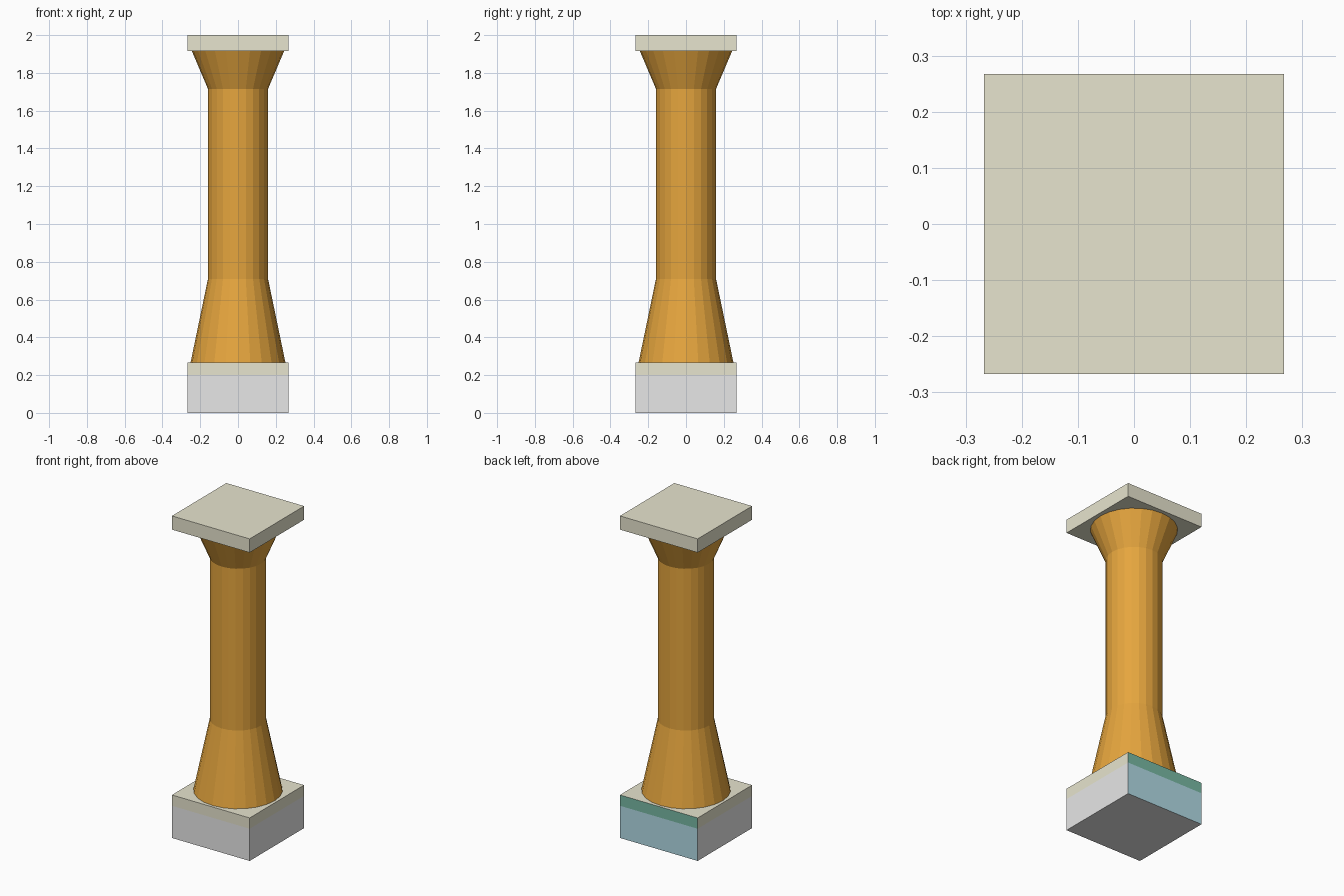
import bpy, bmesh, math

if "Cube" in bpy.data.objects:
    bpy.data.objects.remove(bpy.data.objects["Cube"])

def material(name, rgb):
    m = bpy.data.materials.new(name)
    m.diffuse_color = (*rgb, 1)
    m.use_nodes = True
    m.node_tree.nodes["Principled BSDF"].inputs["Base Color"].default_value = m.diffuse_color
    return m

GREY = material("stone_grey", (0.8, 0.8, 0.8))
BEIGE = material("pale_beige", (0.80, 0.78, 0.62))
ORANGE = material("ochre_orange", (0.79, 0.38, 0.048))
BLUE = material("pale_blue", (0.445, 0.708, 0.79))
GREEN = material("sea_green", (0.188, 0.485, 0.371))

HALF = 0.267        # half width of the base and the top slab
BAND_Z = 0.20       # where the beige band of the base begins
BASE_TOP = 0.267
SLAB_Z = 1.915
SIDES = 24

def finish(name, bm, mats):
    bmesh.ops.recalc_face_normals(bm, faces=bm.faces[:])
    me = bpy.data.meshes.new(name)
    bm.to_mesh(me)
    bm.free()
    for m in mats:
        me.materials.append(m)
    ob = bpy.data.objects.new(name, me)
    bpy.context.collection.objects.link(ob)
    return ob

def box(z0, z1):
    bm = bmesh.new()
    bmesh.ops.create_cube(bm, size=1)
    for v in bm.verts:
        v.co.x *= 2 * HALF
        v.co.y *= 2 * HALF
        v.co.z = z1 if v.co.z > 0 else z0
    return bm

# Base block: cut into a lower part and a band, with the back face coloured apart
bm = box(0, BASE_TOP)
bmesh.ops.bisect_plane(bm, geom=bm.verts[:] + bm.edges[:] + bm.faces[:],
                       plane_co=(0, 0, BAND_Z), plane_no=(0, 0, 1))
bm.normal_update()
for f in bm.faces:
    c = f.calc_center_median()
    f.material_index = (1 if c.z > BAND_Z else 0) + (2 if c.y > HALF - 0.001 else 0)
finish("base_block", bm, [GREY, BEIGE, BLUE, GREEN])

# Column: a flared foot, straight shaft and flared head turned from one profile
profile = [(0.251, BASE_TOP), (0.159, 0.71), (0.159, 1.715), (0.244, SLAB_Z)]
bm = bmesh.new()
rings = [[bm.verts.new((r * math.cos(2 * math.pi * i / SIDES),
                        r * math.sin(2 * math.pi * i / SIDES), z))
          for i in range(SIDES)] for r, z in profile]
for low, high in zip(rings, rings[1:]):
    for i in range(SIDES):
        j = (i + 1) % SIDES
        bm.faces.new((low[i], low[j], high[j], high[i]))
finish("column", bm, [ORANGE])

# Top slab
finish("top_slab", box(SLAB_Z, 2.0), [BEIGE])
